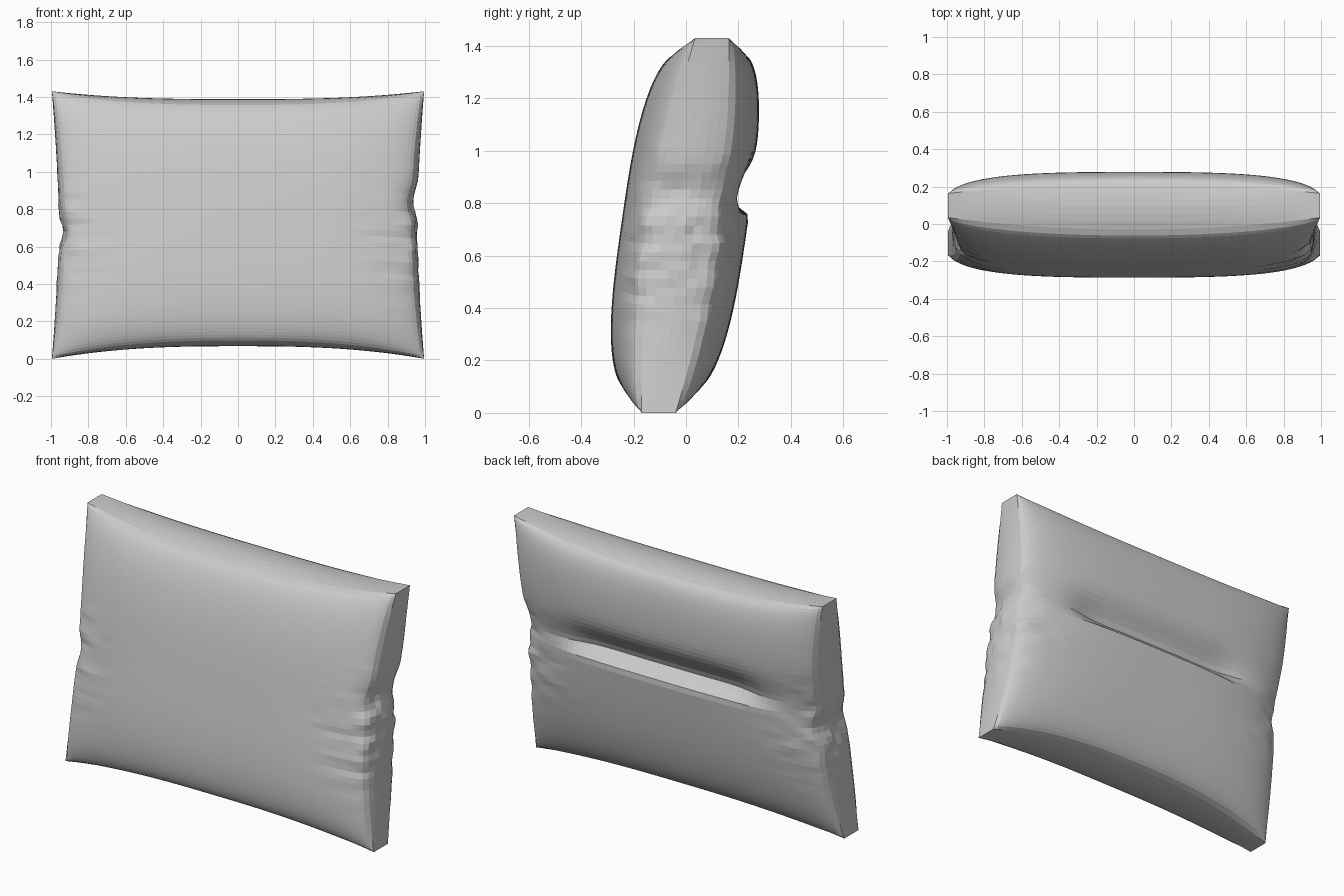
import bpy, bmesh, math
from mathutils import Vector, noise

if "Cube" in bpy.data.objects:
    bpy.data.objects.remove(bpy.data.objects["Cube"])


def gauss(d, s):
    return math.exp(-(d / s) ** 2)


def puff(t):
    # Cushion fullness from seam (0) to middle (1)
    return math.sqrt(max(0.0, 1 - abs(t) ** 3))


def spread(t):
    # Packs the grid more tightly towards the seams
    return t * (1.25 - 0.25 * t * t)


def shape(co):
    u, s, v = spread(co.x), co.y, spread(co.z)
    au, av = abs(u), abs(v)

    # Outline: bowed edges with pulled-out corners
    top = 1.375 + 0.06 * au ** 2.5
    bottom = 0.09 - 0.085 * au ** 2.5
    z = bottom + (top - bottom) * (v + 1) / 2
    half_w = 0.94 + 0.055 * av ** 1.7
    half_w -= 0.025 * gauss(z - (0.68 if u < 0 else 0.85), 0.07) * au ** 6
    x = u * half_w

    # Boxed border bulges gently outwards
    belly = 0.018 * (1 - s * s)
    if au > 0.9999:
        x += math.copysign(belly * (1 - v * v), u)
    if av > 0.9999:
        z += math.copysign(belly * (1 - u * u), v)

    # Thickness of the stuffed body
    edge = 0.065 + 0.055 * (1 - u * u * v * v)
    full = 0.245 if s < 0 else 0.237
    h = edge + (full - edge) * puff(u) * puff(v)

    # Folded crease across the back
    if s > 0:
        d = z - 0.82
        fade = 1 / (1 + (au / 0.62) ** 8)
        h -= s * fade * 0.085 * gauss(d, 0.035 if d < 0 else 0.11)
        h -= s * 0.03 * gauss(z - 0.8, 0.16) * au ** 3

    # Puckers at the two short sides
    w = au ** 7 * gauss(z - 0.65, 0.25)
    n = noise.noise(Vector((x * 7, s * 2, z * 16)))
    h += 0.025 * w * n
    x += 0.012 * w * n
    lean = -0.105 + 0.205 * z / 1.44
    return Vector((x, lean + s * h, z))


# Box split into a fine grid on the panels and a few rows on the border
bm = bmesh.new()
bmesh.ops.create_cube(bm, size=2)
for axis, cuts in ((0, 59), (2, 51), (1, 5)):
    edges = [e for e in bm.edges
             if abs((e.verts[0].co - e.verts[1].co).normalized()[axis]) > 0.9]
    bmesh.ops.subdivide_edges(bm, edges=edges, cuts=cuts, use_grid_fill=True)
for vert in bm.verts:
    vert.co = shape(vert.co)
low = min(vert.co.z for vert in bm.verts)
for vert in bm.verts:
    vert.co.z -= low
bmesh.ops.recalc_face_normals(bm, faces=bm.faces)

mesh = bpy.data.meshes.new("pillow")
bm.to_mesh(mesh)
bm.free()
pillow = bpy.data.objects.new("pillow", mesh)
bpy.context.collection.objects.link(pillow)
